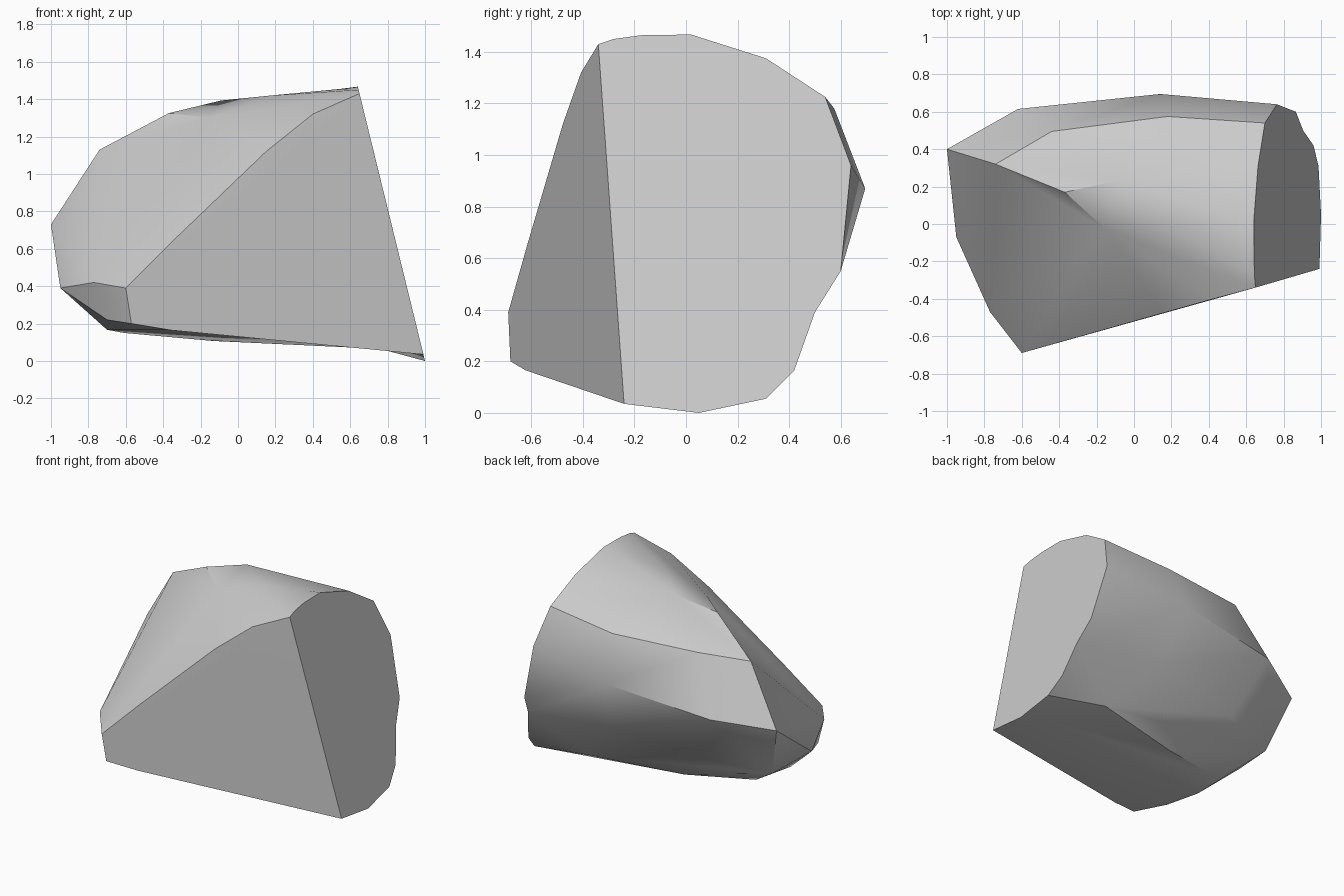
import bpy
import bmesh
import math

cube = bpy.data.objects.get("Cube")
if cube:
    bpy.data.objects.remove(cube, do_unlink=True)


# The two flat sheared planes of the boulder
def on_front_cut(x, z):
    return (x, -0.52 + 0.2825 * x, z)


def on_side_cut(y, z):
    return (1 - 0.245 * z, y, z)


# Outline of the front cut as x, z
front_outline = [
    (0.4, 1.32), (0.15, 1.12), (-0.02, 0.96), (-0.34, 0.65), (-0.46, 0.51),
    (-0.6, 0.39), (-0.57, 0.2), (-0.36, 0.165),
]

# Outline of the side cut as y, z
side_outline = [
    (-0.34, 1.43), (-0.28, 1.45), (-0.17, 1.465), (0.02, 1.467),
    (0.31, 1.375), (0.54, 1.225), (0.64, 0.96), (0.6, 0.55),
    (0.42, 0.165), (0.31, 0.055), (0.05, 0), (-0.24, 0.035),
]

# Corners of the rough weathered skin
crown = [(-0.74, 0.32, 1.13), (-0.37, 0.17, 1.325)]
back = [(-0.44, 0.495, 1.18), (0.18, 0.575, 1.18), (-0.62, 0.615, 0.79),
        (0.14, 0.695, 0.87), (-0.47, 0.42, 0.39)]
left_end = [(-1, 0.4, 0.73), (-0.95, -0.07, 0.39), (-0.77, -0.47, 0.42),
            (-0.88, 0.277, 0.345), (-0.7, -0.5, 0.22)]
underside = [(-0.7, -0.19, 0.167), (-0.61, 0.075, 0.15), (-0.13, 0.2, 0.107)]

# Chipped hollows: a corner on the skin, and where it is pushed in to
hollows = [
    ((-0.15, -0.03, 1.39), (-0.15, -0.03, 1.3)),
    ((-0.09, 0.23, 1.43), (-0.09, 0.23, 1.393)),
    ((0.18, -0.02, 1.46), (0.18, -0.02, 1.42)),
    ((0.55, 0.02, 1.49), (0.55, 0.02, 1.455)),
    (on_side_cut(0.54, 0.38), on_side_cut(0.5, 0.39)),
    ((0.22, 0.56, 0.47), (0.22, 0.528, 0.484)),
    ((0.53, 0.4, 0.11), (0.53, 0.346, 0.126)),
    ((0.76, 0.05, 0.01), (0.76, 0.05, 0.065)),
]

# Wrap the skin around all corners, push in the hollows, merge the flat cuts
bm = bmesh.new()
points = [on_front_cut(*p) for p in front_outline]
points += [on_side_cut(*p) for p in side_outline]
for p in points + crown + back + left_end + underside:
    bm.verts.new(p)
chips = [(bm.verts.new(start), end) for start, end in hollows]
hull = bmesh.ops.convex_hull(bm, input=bm.verts[:])
loose = {v for v in hull["geom_interior"] + hull["geom_unused"]
         if isinstance(v, bmesh.types.BMVert)}
bmesh.ops.delete(bm, geom=list(loose), context="VERTS")
for vert, end in chips:
    if vert.is_valid:
        vert.co = end
bmesh.ops.dissolve_limit(bm, angle_limit=math.radians(1),
                         verts=bm.verts[:], edges=bm.edges[:])
bmesh.ops.recalc_face_normals(bm, faces=bm.faces[:])

mesh = bpy.data.meshes.new("boulder")
bm.to_mesh(mesh)
bm.free()
boulder = bpy.data.objects.new("boulder", mesh)
bpy.context.collection.objects.link(boulder)

# Plain stone colour
stone = bpy.data.materials.new("light_grey_stone")
stone.use_nodes = True
colour = (0.6, 0.6, 0.6, 1)
stone.diffuse_color = colour
stone.node_tree.nodes["Principled BSDF"].inputs["Base Color"].default_value = colour
mesh.materials.append(stone)

# Soft skin with crisp cut edges
bpy.ops.object.select_all(action="DESELECT")
boulder.select_set(True)
bpy.context.view_layer.objects.active = boulder
bpy.ops.object.shade_smooth_by_angle(angle=math.radians(30))
